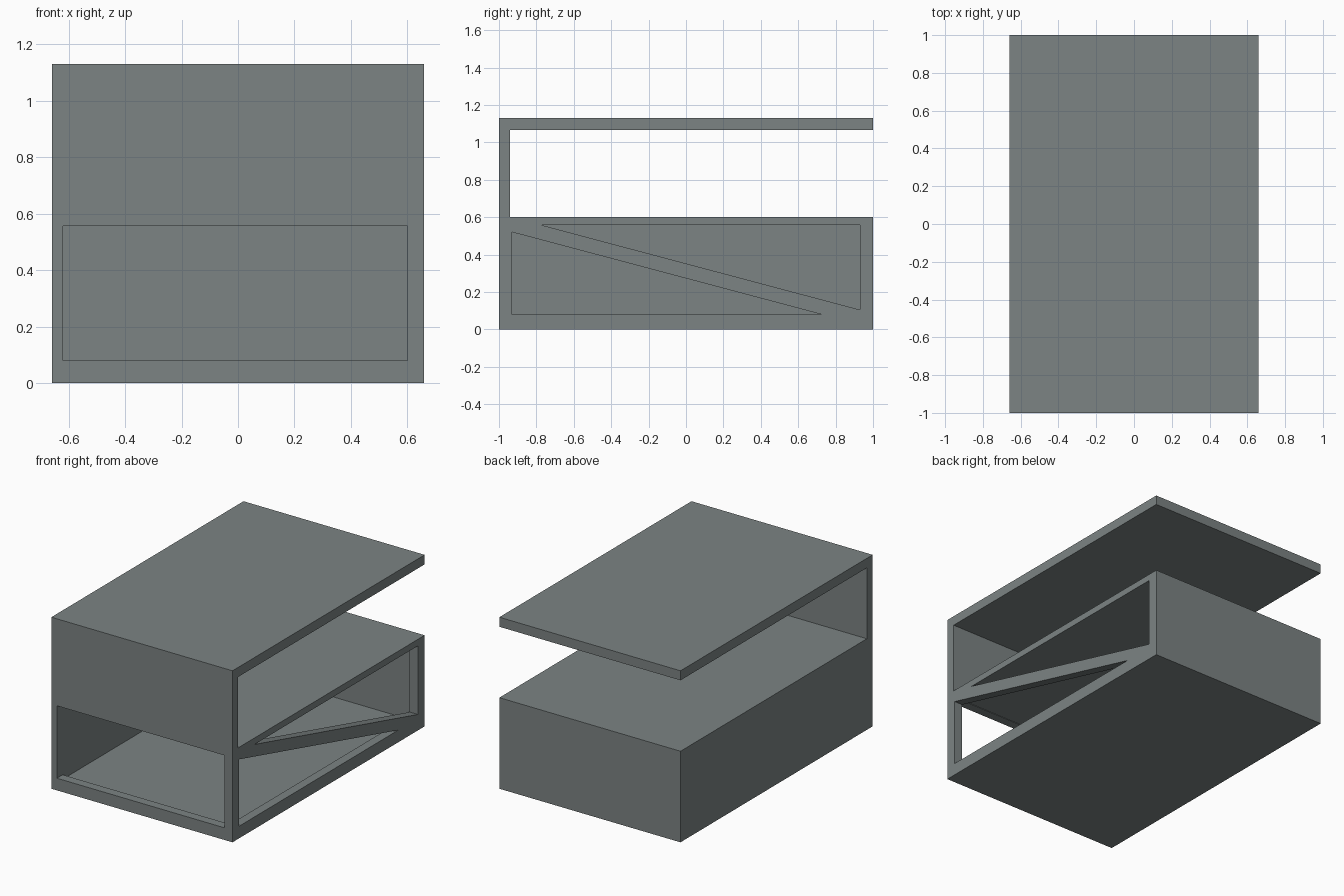
import bpy, bmesh

if "Cube" in bpy.data.objects:
    bpy.data.objects.remove(bpy.data.objects["Cube"])

grey = bpy.data.materials.new("slate_grey")
grey.diffuse_color = (0.2, 0.228, 0.228, 1)
grey.use_nodes = True
grey.node_tree.nodes["Principled BSDF"].inputs["Base Color"].default_value = grey.diffuse_color


def prism(name, outline, x0, x1):
    """Extrude a (y, z) outline along x."""
    bm = bmesh.new()
    face = bm.faces.new([bm.verts.new((x0, y, z)) for y, z in outline])
    ext = bmesh.ops.extrude_face_region(bm, geom=[face])
    verts = [v for v in ext["geom"] if isinstance(v, bmesh.types.BMVert)]
    bmesh.ops.translate(bm, vec=(x1 - x0, 0, 0), verts=verts)
    bmesh.ops.recalc_face_normals(bm, faces=bm.faces)
    mesh = bpy.data.meshes.new(name)
    bm.to_mesh(mesh)
    bm.free()
    mesh.materials.append(grey)
    obj = bpy.data.objects.new(name, mesh)
    bpy.context.collection.objects.link(obj)
    return obj


def rect(y0, y1, z0, z1):
    return [(y0, z0), (y1, z0), (y1, z1), (y0, z1)]


# Cabinet: lower case, front upright and overhanging top in one C profile
cabinet = prism("cabinet", [(-1, 0), (1, 0), (1, 0.6), (-0.94, 0.6),
                            (-0.94, 1.067), (1, 1.067), (1, 1.13), (-1, 1.13)],
                -0.66, 0.66)

# Hollow inside, front opening, and the two triangles beside the diagonal brace
cutters = [
    prism("cavity_cutter", rect(-0.94, 0.94, 0.05, 0.56), -0.62, 0.6),
    prism("front_opening_cutter", rect(-1.1, -0.9, 0.08, 0.557), -0.62, 0.6),
    prism("lower_triangle_cutter", [(-0.93, 0.08), (0.725, 0.08), (-0.93, 0.52)],
          0.55, 0.8),
    prism("upper_triangle_cutter", [(-0.77, 0.557), (0.93, 0.105), (0.93, 0.557)],
          0.55, 0.8),
]
bpy.context.view_layer.objects.active = cabinet
for cutter in cutters:
    mod = cabinet.modifiers.new(cutter.name, "BOOLEAN")
    mod.operation = "DIFFERENCE"
    mod.solver = "EXACT"
    mod.object = cutter
    bpy.ops.object.modifier_apply(modifier=mod.name)
    bpy.data.objects.remove(cutter)
